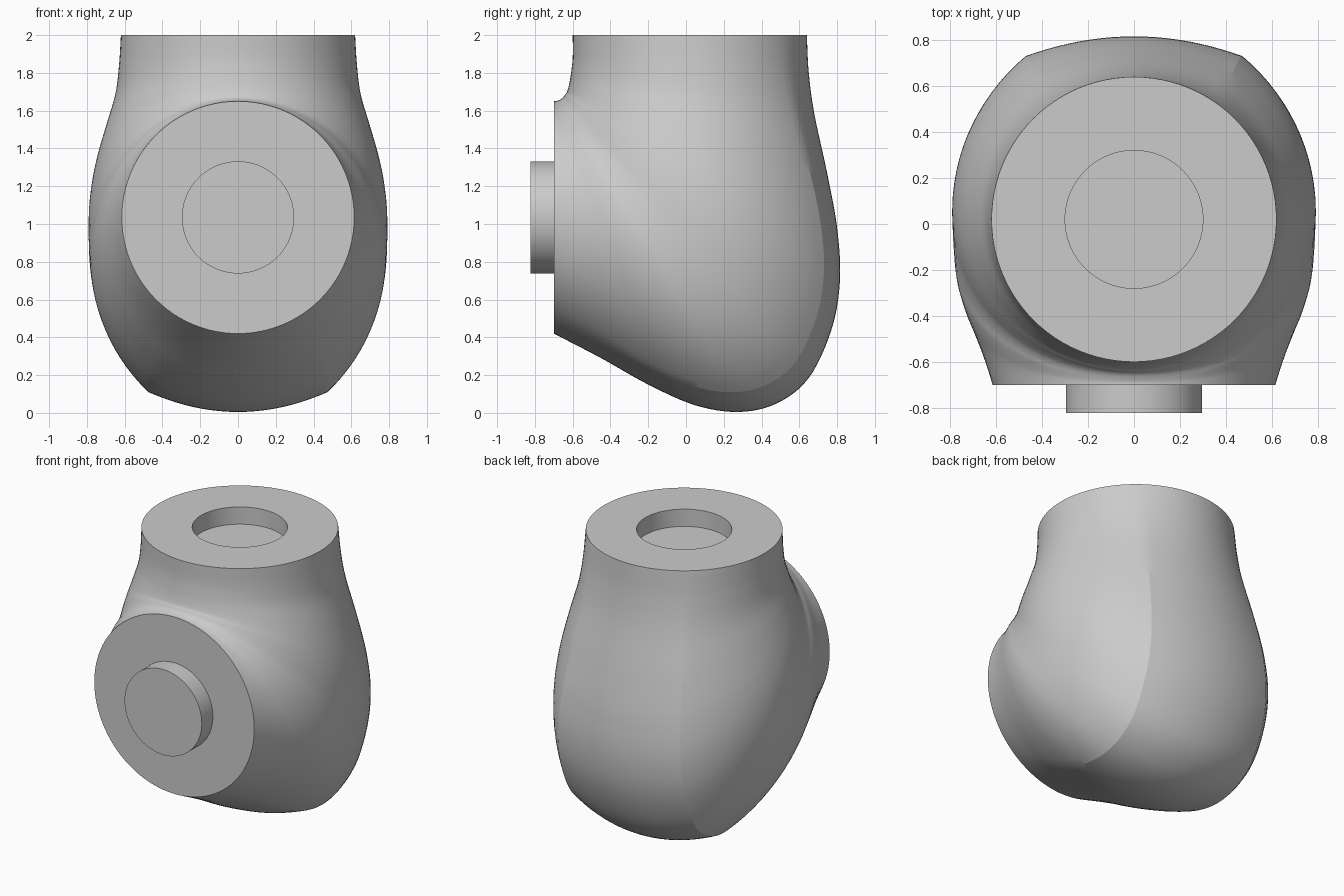
import bpy, bmesh, math
from mathutils import Vector

cube = bpy.data.objects.get("Cube")
if cube:
    bpy.data.objects.remove(cube, do_unlink=True)

gray = bpy.data.materials.new("light_gray")
gray.use_nodes = True
gray.diffuse_color = (0.6, 0.6, 0.6, 1)
gray.node_tree.nodes["Principled BSDF"].inputs["Base Color"].default_value = gray.diffuse_color

HALF = 48                           # segments over half a section
STEPS = 6                           # sections between two stations
CREASE = math.pi * 38 / HALF        # where the outer band meets the sides

# Elbow stations: inner y, inner z, outer y, outer z, half width
STATIONS = [Vector(s) for s in (
    (-.60, 2, .64, 2, .62),
    (-.60, 1.88, .65, 1.8, .63),
    (-.61, 1.79, .68, 1.58, .65),
    (-.62, 1.735, .745, 1.28, .70),
    (-.63, 1.70, .80, .98, .745),
    (-.64, 1.685, .815, .70, .775),
    (-.65, 1.67, .77, .44, .79),
    (-.66, 1.662, .65, .185, .79),
    (-.67, 1.657, .48, .05, .785),
    (-.68, 1.653, .28, .005, .775),
    (-.687, 1.651, .05, .04, .745),
    (-.693, 1.65, -.2, .15, .70),
    (-.697, 1.65, -.45, .29, .655),
    (-.70, 1.65, -.70, .42, .615))]


def spline(points, i, t):
    """Smooth curve through the stations."""
    last = len(points) - 1
    a, b, c, d = (points[min(max(i + j, 0), last)] for j in (-1, 0, 1, 2))
    return b + (c - a) * t / 2 + (a * 2 - b * 5 + c * 4 - d) * (t * t / 2) \
        + (b * 3 - a - c * 3 + d) * (t ** 3 / 2)


def outline(angle, blend):
    """Depth and width of a section: a circle blending to an oval with a flatter outer band."""
    depth, width = (1 - math.cos(angle)) / 2, math.sin(angle)
    if angle <= CREASE + 1e-6:
        oval = depth * (1 + .054 * (angle / CREASE) ** 2), width
    else:
        f = (math.pi - angle) / (math.pi - CREASE)
        oval = 1 - .055 * f * f, math.sin(CREASE) * f
    return depth + (oval[0] - depth) * blend, width + (oval[1] - width) * blend


def section(station, blend):
    iy, iz, oy, oz, half_width = station
    ring = []
    for k in range(2 * HALF):
        side = 1 if k <= HALF else -1
        depth, width = outline(math.pi * min(k, 2 * HALF - k) / HALF, blend)
        ring.append((side * half_width * width, iy + (oy - iy) * depth, iz + (oz - iz) * depth))
    return ring


def flat_circle(radius, y, z):
    angles = [math.pi * k / HALF for k in range(2 * HALF)]
    return [(radius * math.sin(a), y - radius * math.cos(a), z) for a in angles]


def finish(bm, name):
    bmesh.ops.recalc_face_normals(bm, faces=bm.faces)
    mesh = bpy.data.meshes.new(name)
    bm.to_mesh(mesh)
    bm.free()
    mesh.materials.append(gray)
    obj = bpy.data.objects.new(name, mesh)
    bpy.context.collection.objects.link(obj)
    bpy.ops.object.select_all(action='DESELECT')
    obj.select_set(True)
    bpy.context.view_layer.objects.active = obj
    bpy.ops.object.shade_smooth_by_angle(angle=math.radians(16))
    return obj


def loft(rings, name):
    """Skin a list of rings and close both ends."""
    bm = bmesh.new()
    loops = [[bm.verts.new(p) for p in ring] for ring in rings]
    for a, b in zip(loops, loops[1:]):
        for k in range(len(a)):
            n = (k + 1) % len(a)
            bm.faces.new((a[k], a[n], b[n], b[k]))
    bm.faces.new(loops[0])
    bm.faces.new(loops[-1])
    return finish(bm, name)


# Elbow body, starting at the floor of the round socket in its top
rings = [flat_circle(.3, .02, 1.88), flat_circle(.3, .02, 2)]
spans = len(STATIONS) - 1
for n in range(spans * STEPS + 1):
    i = min(n // STEPS, spans - 1)
    blend = math.sin(math.pi * n / (spans * STEPS))
    rings.append(section(spline(STATIONS, i, n / STEPS - i), blend))
loft(rings, "elbow_body")

# Round peg on the front face
peg_rings = [[(x, y, 1.035 + z) for x, z, y in flat_circle(.297, 0, depth)]
             for depth in (-.68, -.822)]
loft(peg_rings, "front_peg")
